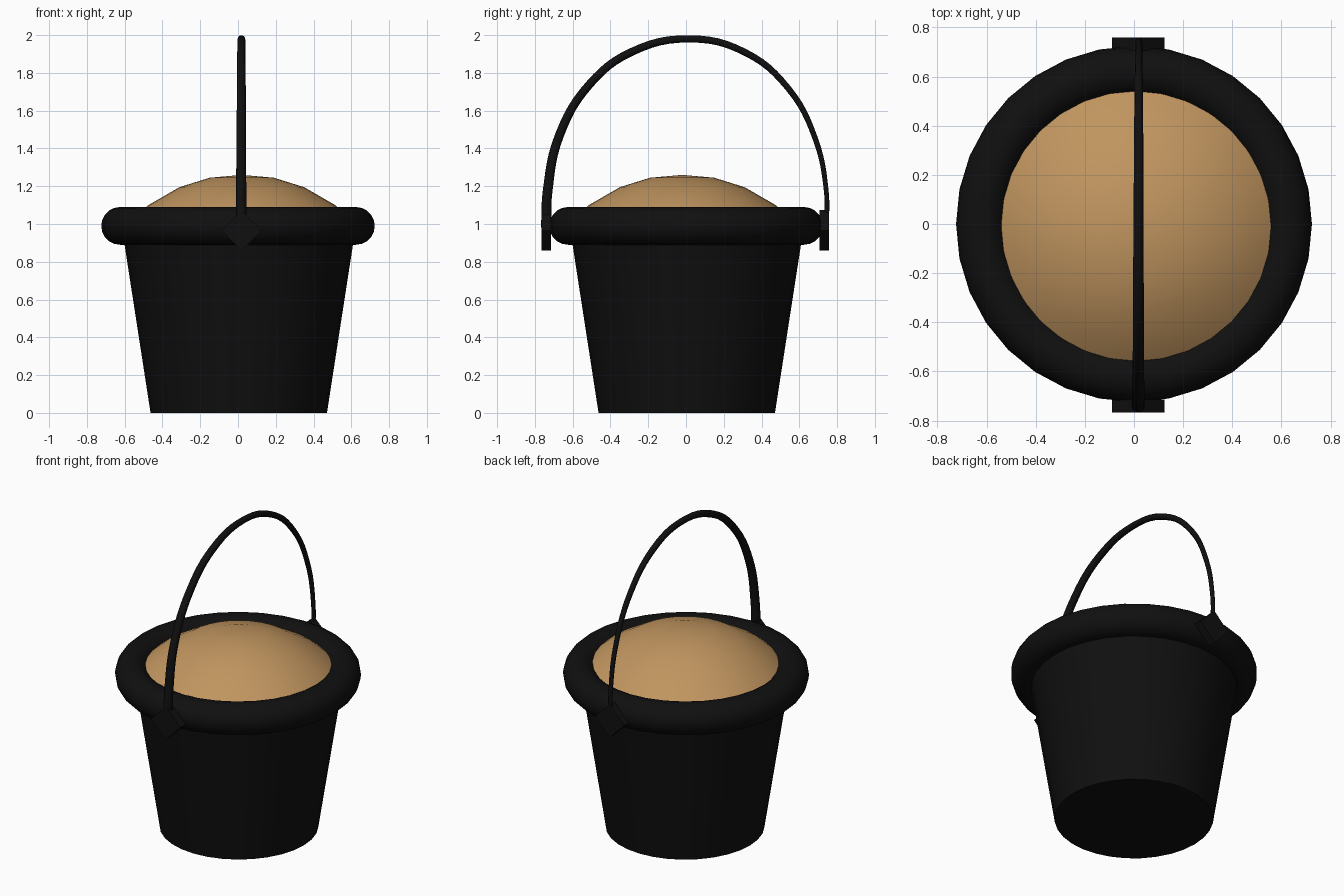
import bpy, bmesh, math
from mathutils import Matrix

if "Cube" in bpy.data.objects:
    bpy.data.objects.remove(bpy.data.objects["Cube"])


def material(name, rgb):
    m = bpy.data.materials.new(name)
    m.diffuse_color = (*rgb, 1)
    m.use_nodes = True
    m.node_tree.nodes["Principled BSDF"].inputs["Base Color"].default_value = m.diffuse_color
    return m


BLACK = material("black", (0.005, 0.005, 0.005))
SAND = material("sand", (0.53, 0.30, 0.115))


def smooth(ob, angle):
    bpy.ops.object.select_all(action='DESELECT')
    ob.select_set(True)
    bpy.context.view_layer.objects.active = ob
    bpy.ops.object.shade_smooth_by_angle(angle=math.radians(angle))


def lathe(name, profile, mat, centre=(0, 0), sides=32):
    """Spin an (r, z) profile around the z axis."""
    bm = bmesh.new()
    vs = [bm.verts.new((r, 0, z)) for r, z in profile]
    es = [bm.edges.new(p) for p in zip(vs, vs[1:])]
    bmesh.ops.spin(bm, geom=vs + es, cent=(0, 0, 0), axis=(0, 0, 1),
                   angle=math.tau, steps=sides, use_duplicate=False)
    bmesh.ops.remove_doubles(bm, verts=bm.verts, dist=1e-4)
    bmesh.ops.recalc_face_normals(bm, faces=bm.faces)
    me = bpy.data.meshes.new(name)
    bm.to_mesh(me)
    bm.free()
    me.materials.append(mat)
    ob = bpy.data.objects.new(name, me)
    ob.location = (*centre, 0)
    bpy.context.collection.objects.link(ob)
    smooth(ob, 40)
    return ob


# Tapered bucket with closed bottom
lathe("bucket_body", [(0, 0), (0.467, 0), (0.62, 0.99)], BLACK, (0.004, 0.004))

# Fat rounded rim
bpy.ops.mesh.primitive_torus_add(major_radius=0.624, minor_radius=0.1,
                                 major_segments=32, minor_segments=20,
                                 location=(0, 0, 0.99))
rim = bpy.context.object
rim.name = "rim"
rim.data.materials.append(BLACK)
smooth(rim, 60)

# Mound of sand, outward-facing dome
lathe("sand_mound", [(0.60, 1.01), (0.495, 1.10), (0.33, 1.195), (0.17, 1.245), (0, 1.26)],
      SAND, (0.02, -0.02))

# Diamond lugs that hold the handle
for side, y in (("front", -0.74), ("back", 0.732)):
    bm = bmesh.new()
    bmesh.ops.create_cone(bm, cap_ends=True, segments=4, radius1=0.107, radius2=0.107,
                          depth=0.052, matrix=Matrix.Rotation(math.pi / 2, 4, 'X'))
    # put the corners straight up, down and sideways
    if max(v.co.x for v in bm.verts) < 0.1:
        bm.transform(Matrix.Rotation(math.pi / 4, 4, 'Y'))
    me = bpy.data.meshes.new(side + "_lug")
    bm.to_mesh(me)
    bm.free()
    me.materials.append(BLACK)
    lug = bpy.data.objects.new(side + "_lug", me)
    lug.location = (0.018, y, 0.966)
    bpy.context.collection.objects.link(lug)

# Arched handle, thinner towards the back: (x, y, z, radius)
path = [(0.017, -0.741, 0.98, 0.028), (0.017, -0.733, 1.17, 0.027), (0.017, -0.67, 1.47, 0.025),
        (0.018, -0.51, 1.74, 0.023), (0.018, -0.29, 1.91, 0.022), (0.018, 0.02, 1.98, 0.020),
        (0.019, 0.31, 1.91, 0.019), (0.019, 0.54, 1.72, 0.017), (0.02, 0.685, 1.45, 0.015),
        (0.02, 0.743, 1.17, 0.013), (0.02, 0.745, 1.0, 0.013)]
cu = bpy.data.curves.new("handle", 'CURVE')
cu.dimensions = '3D'
cu.bevel_depth = 1.0
cu.bevel_resolution = 3
cu.use_fill_caps = True
cu.resolution_u = 6
sp = cu.splines.new('BEZIER')
sp.bezier_points.add(len(path) - 1)
for p, (x, y, z, r) in zip(sp.bezier_points, path):
    p.co = (x, y, z)
    p.radius = r
    p.handle_left_type = p.handle_right_type = 'AUTO'
cu.materials.append(BLACK)
handle = bpy.data.objects.new("handle", cu)
bpy.context.collection.objects.link(handle)
